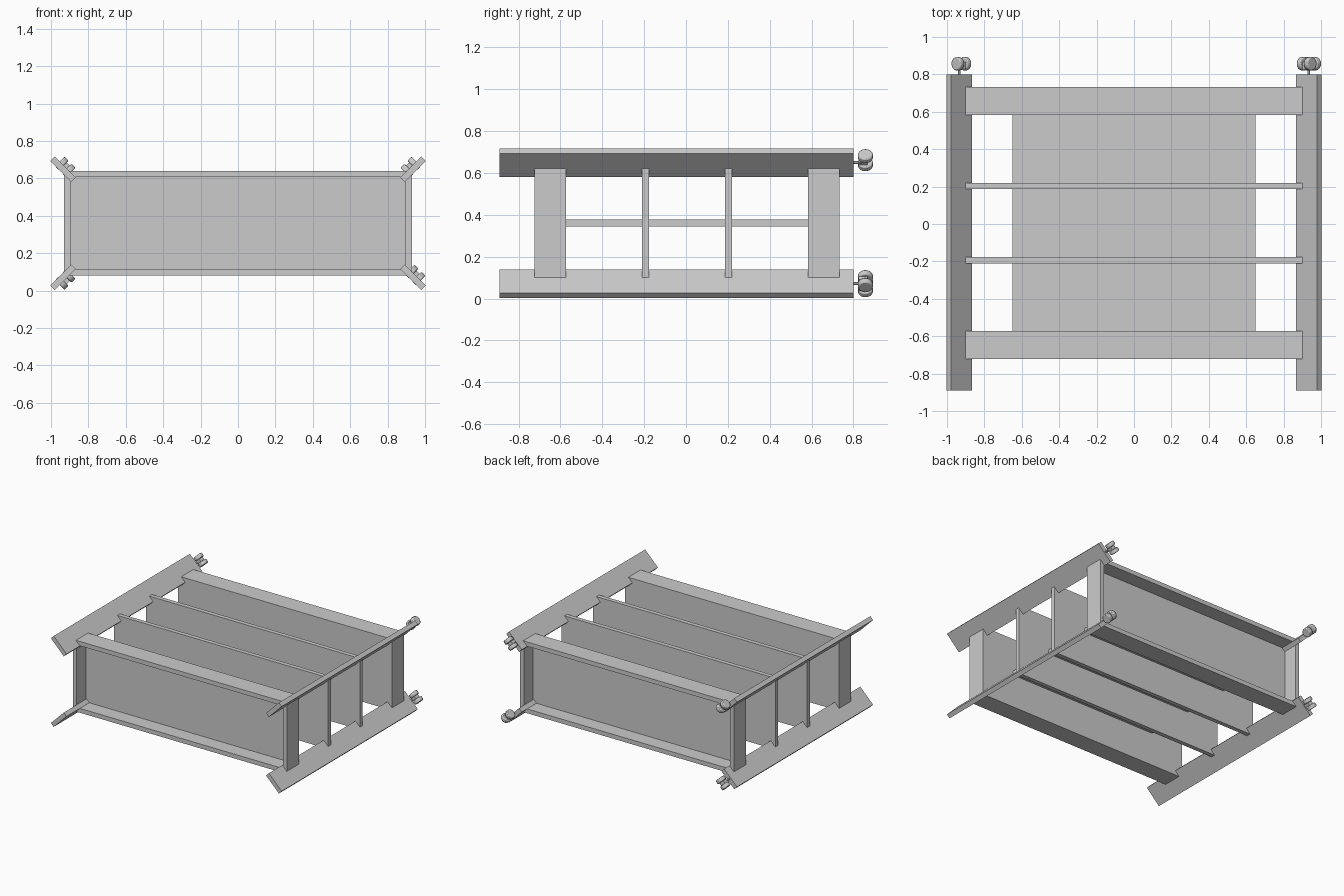
import bpy, math
from mathutils import Matrix, Vector

if "Cube" in bpy.data.objects:
    bpy.data.objects.remove(bpy.data.objects["Cube"])

ZC = 0.36    # middle height of the unit
YC = 0.005   # middle of the shelf stack
T = 0.034    # board thickness


def box(name, loc, size, rot=None):
    bpy.ops.mesh.primitive_cube_add(size=1)
    o = bpy.context.object
    o.name = name
    o.data.transform(Matrix.Diagonal((*size, 1)))
    o.matrix_world = Matrix.Translation(loc) @ (rot or Matrix())
    return o


def cylinder(name, loc, axis, radius, depth, bevel=0, sides=20):
    bpy.ops.mesh.primitive_cylinder_add(vertices=sides, radius=radius, depth=depth)
    o = bpy.context.object
    o.name = name
    if bevel:
        m = o.modifiers.new("bevel", 'BEVEL')
        m.width, m.segments, m.limit_method = bevel, 2, 'ANGLE'
    bpy.ops.object.shade_smooth_by_angle()
    o.matrix_world = Matrix.Translation(loc) @ Vector(axis).to_track_quat('Z', 'Y').to_matrix().to_4x4()
    return o


# two plain middle shelves
for s in (-1, 1):
    box("middle_shelf", (0, YC + s * 0.198, ZC), (1.86, T, 0.56))

# end trays: floor on the inner side, four rim walls opening outward
for s in (-1, 1):
    box("tray_floor", (0, YC + s * (0.578 + T / 2), ZC), (1.86, T, 0.56))
    y = YC + s * (0.578 + T + (0.15 - T) / 2)
    for k in (-1, 1):
        box("tray_long_rim", (0, y, ZC + k * (0.28 - T / 2)), (1.86, 0.15 - T, T))
        box("tray_end_rim", (k * (0.93 - T / 2), y, ZC), (T, 0.15 - T, 0.56 - 2 * T))

# central divider panel running between the trays
box("divider_panel", (0, YC, ZC), (1.30, 1.16, T))

# diagonal corner posts and twin-wheel casters
offset = {(-1, 1): 1, (1, 1): 1, (-1, -1): -1, (1, -1): 1}
for sx in (-1, 1):
    for sz in (-1, 1):
        d = Vector((sx, 0, sz)).normalized()
        p = Vector((-sx, 0, sz)).normalized()
        if p.z < 0:
            p = -p
        c = Vector((sx * 0.935, -0.045, ZC + sz * 0.289))
        rot = Matrix.Rotation(-math.atan2(d.z, d.x), 4, 'Y')
        box("corner_post", c, (0.158, 1.69, T), rot)
        top = Vector((c.x, 0.80, c.z))
        cylinder("caster_stem", top + Vector((0, 0.018, 0)), (0, 1, 0), 0.007, 0.046, sides=12)
        hub = top + Vector((0, 0.057, 0)) + p * 0.017 * offset[(sx, sz)]
        cylinder("caster_axle", hub, d, 0.012, 0.07, sides=12)
        box("caster_housing", hub - Vector((0, 0.012, 0)), (0.022, 0.044, 0.044), rot)
        for k in (-1, 1):
            cylinder("caster_wheel", hub + d * k * 0.027, d, 0.036, 0.03, 0.006)
